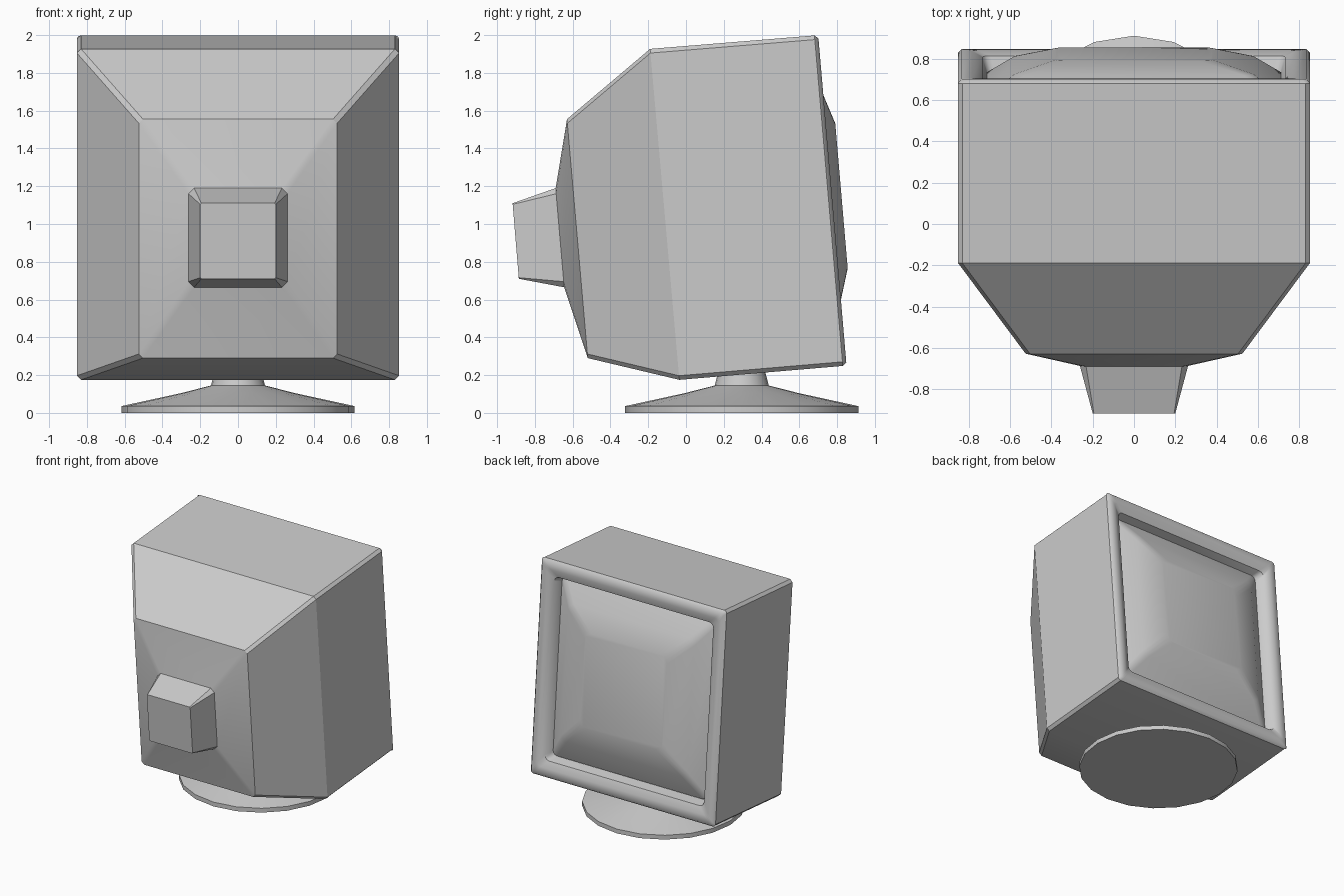
import bpy, math
from mathutils import Vector

if "Cube" in bpy.data.objects:
    bpy.data.objects.remove(bpy.data.objects["Cube"])


def finish(name, verts, faces, angle=25):
    me = bpy.data.meshes.new(name)
    me.from_pydata(verts, [], faces)
    me.update()
    ob = bpy.data.objects.new(name, me)
    bpy.context.collection.objects.link(ob)
    bpy.ops.object.select_all(action='DESELECT')
    ob.select_set(True)
    bpy.context.view_layer.objects.active = ob
    bpy.ops.object.mode_set(mode='EDIT')
    bpy.ops.mesh.select_all(action='SELECT')
    bpy.ops.mesh.normals_make_consistent(inside=False)
    bpy.ops.object.mode_set(mode='OBJECT')
    bpy.ops.object.shade_smooth_by_angle(angle=math.radians(angle))
    return ob


def ring(bottom, top, hw, r, seg=1):
    """Rectangle with cut/rounded corners, spanning two (y, z) points."""
    b, t = Vector((0, *bottom)), Vector((0, *top))
    mid, up, hh = (b + t) / 2, (t - b).normalized(), (t - b).length / 2
    pts = []
    for q, (sx, sv) in enumerate([(1, 1), (-1, 1), (-1, -1), (1, -1)]):
        for k in range(seg + 1):
            a = math.pi / 2 * (q + k / seg)
            x = sx * (hw - r) + r * math.cos(a)
            v = sv * (hh - r) + r * math.sin(a)
            pts.append(mid + up * v + Vector((x, 0, 0)))
    return pts


def loft(name, rings, cap_start=False, cap_end=False, angle=25):
    n = len(rings[0])
    verts = [p for r in rings for p in r]
    faces = [(i * n + k, i * n + (k + 1) % n, (i + 1) * n + (k + 1) % n, (i + 1) * n + k)
             for i in range(len(rings) - 1) for k in range(n)]
    if cap_start:
        faces.append(tuple(range(n)))
    if cap_end:
        faces.append(tuple(range(len(verts) - n, len(verts))))
    return finish(name, verts, faces, angle)


# Tilted plane of the monitor front
UP = Vector((-0.0855, 0.9963))
OUT = Vector((0.9963, 0.0855))
CENTRE = Vector((0.775, 1.125))


def front_ring(hw, hh, depth, r, seg=3, lift=0.0):
    c = CENTRE + OUT * depth + UP * lift
    return ring(c - UP * hh, c + UP * hh, hw, r, seg)


# Casing: rear plug box, back panel, tapered shoulders, main body
loft("casing", [
    ring((-0.885, 0.71), (-0.918, 1.11), 0.20, 0.006),
    ring((-0.645, 0.665), (-0.69, 1.19), 0.262, 0.03),
    ring((-0.52, 0.29), (-0.63, 1.555), 0.525, 0.022),
    ring((-0.035, 0.175), (-0.19, 1.927), 0.853, 0.022),
    front_ring(0.853, 0.878, -0.02, 0.022, 1),
], cap_start=True)

# Bezel curving in to the screen recess
loft("screen_bezel", [
    front_ring(0.853, 0.878, -0.02, 0.022),
    front_ring(0.835, 0.86, 0.0, 0.022),
    front_ring(0.785, 0.80, -0.003, 0.03),
    front_ring(0.735, 0.745, -0.025, 0.04),
    front_ring(0.71, 0.725, -0.11, 0.04),
], angle=50)

# Bulging glass
loft("screen_glass", [
    front_ring(0.715, 0.73, -0.10, 0.04, lift=0.01),
    front_ring(0.58, 0.56, -0.005, 0.05, lift=0.015),
    front_ring(0.38, 0.385, 0.05, 0.06, lift=0.02),
], cap_end=True, angle=50)

# Round swivel stand
SIDES = 20
profile = [(0.617, 0), (0.617, 0.036), (0.30, 0.105), (0.143, 0.145), (0.12, 0.235)]
loft("swivel_stand", [
    [Vector((r * math.cos(2 * math.pi * k / SIDES),
             0.295 + r * math.sin(2 * math.pi * k / SIDES), z)) for k in range(SIDES)]
    for r, z in profile
], cap_start=True, cap_end=True)
